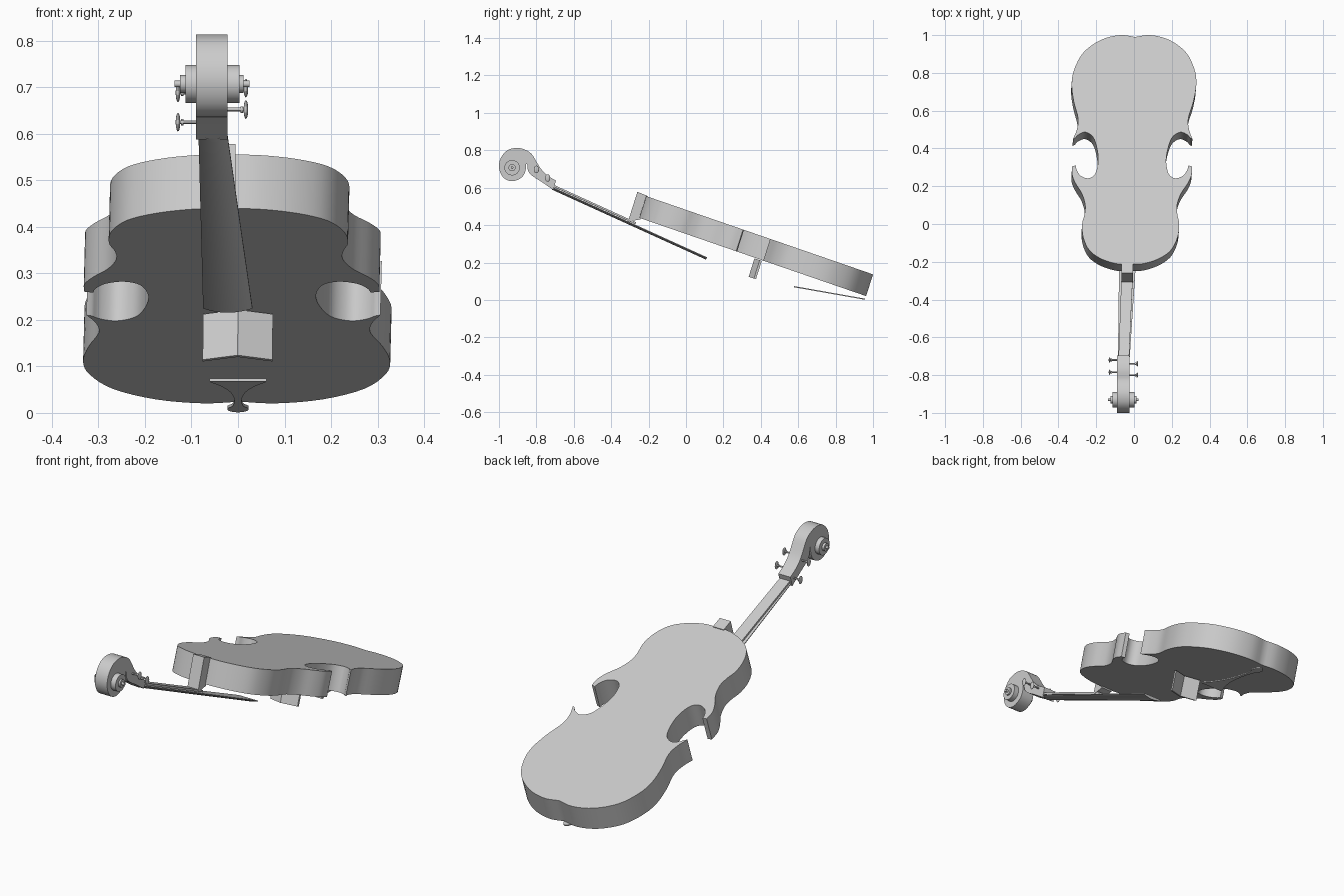
import bpy, bmesh, math
from mathutils import Vector

if "Cube" in bpy.data.objects:
    bpy.data.objects.remove(bpy.data.objects["Cube"])


def finish(name, bm):
    bmesh.ops.recalc_face_normals(bm, faces=bm.faces)
    me = bpy.data.meshes.new(name)
    bm.to_mesh(me)
    bm.free()
    ob = bpy.data.objects.new(name, me)
    bpy.context.collection.objects.link(ob)
    bpy.ops.object.select_all(action='DESELECT')
    ob.select_set(True)
    bpy.context.view_layer.objects.active = ob
    bpy.ops.object.shade_smooth_by_angle(angle=math.radians(30))
    return ob


def loft(name, rings):
    # closed rings of equal length joined and capped at both ends
    bm = bmesh.new()
    vs = [[bm.verts.new(p) for p in r] for r in rings]
    n = len(rings[0])
    for a, b in zip(vs, vs[1:]):
        for i in range(n):
            j = (i + 1) % n
            bm.faces.new((a[i], a[j], b[j], b[i]))
    bm.faces.new(vs[0])
    bm.faces.new(vs[-1][::-1])
    return finish(name, bm)


def extrude(name, pts, offset):
    off = Vector(offset)
    return loft(name, [[Vector(p) for p in pts], [Vector(p) + off for p in pts]])


def spline(pts, steps=4):
    # smooth curve through 2D points
    p = [Vector(q) for q in pts]
    p = [2 * p[0] - p[1]] + p + [2 * p[-1] - p[-2]]
    out = []
    for i in range(1, len(p) - 2):
        a, b, c, d = p[i - 1:i + 3]
        for s in range(steps):
            t = s / steps
            out.append(0.5 * (2 * b + (c - a) * t + (2 * a - 5 * b + 4 * c - d) * t * t
                              + (3 * b - a - 3 * c + d) * t ** 3))
    return out + [p[-2]]


def turned(name, x0, x1, y, z, r, n=32):
    ring = [(x0, y + r * math.cos(2 * math.pi * i / n), z + r * math.sin(2 * math.pi * i / n))
            for i in range(n)]
    return extrude(name, ring, (x1 - x0, 0, 0))


def axis(y):
    return -0.0175 + 0.0237 * y


def back_z(y):
    return 0.14 + 0.345 * (0.99 - y)


DOWN = Vector((-0.003, -0.037, -0.116))   # from the back plate to the front plate

# body: half outline in four smooth runs that meet at sharp corners
runs = [
    [(0, .99), (.08, 1.0), (.18, .975), (.27, .91), (.318, .82), (.33, .74), (.317, .65),
     (.292, .56), (.297, .50), (.316, .45)],
    [(.305, .455), (.285, .475), (.25, .486), (.21, .46), (.188, .40), (.18, .33),
     (.195, .265), (.23, .242), (.27, .255), (.292, .285), (.298, .31)],
    [(.317, .305), (.316, .26), (.297, .215), (.262, .16), (.243, .10), (.246, .05),
     (.257, 0), (.25, -.07), (.215, -.14), (.15, -.185), (.07, -.21), (0, -.213)],
]
half = [p for r in runs for p in spline(r)]
outline = half + [Vector((-p.x, p.y)) for p in half[-2:0:-1]]
extrude("body", [(axis(p.y) + p.x, p.y, back_z(p.y)) for p in outline], DOWN)

# sound holes: thin S-shaped ribbons on the front plate with round ends
s_curve = spline([(.125, .325), (.112, .315), (.112, .285), (.13, .265), (.149, .29), (.146, .345),
                  (.130, .40), (.127, .45), (.142, .50), (.165, .495), (.177, .45), (.168, .425),
                  (.158, .44)], 5)
for side, label in ((-1, "left"), (1, "right")):
    bm = bmesh.new()
    rows = []
    for i, p in enumerate(s_curve):
        d = (s_curve[min(i + 1, len(s_curve) - 1)] - s_curve[max(i - 1, 0)]).normalized()
        w = 0.004
        row = []
        for k in (-1, 1):
            x, y = p.x - k * w * d.y, p.y + k * w * d.x
            q = Vector((axis(y) + side * x, y, back_z(y))) + DOWN * 1.008
            row.append(bm.verts.new(q))
        rows.append(row)
    for a, b in zip(rows, rows[1:]):
        bm.faces.new((a[0], a[1], b[1], b[0]))
    finish(label + "_sound_hole", bm)

# heel joining neck and body
extrude("heel", [(-.065, y, z) for y, z in
                 ((-.26, .578), (-.205, .556), (-.245, .43), (-.31, .42))], (.06, 0, 0))

# fingerboard with rounded playing side, and slim neck behind it
def board(name, stations, top, low, bulge):
    rings = []
    for cx, hw, y, z in stations:
        ring = [(cx + hw, y + top * .42, z + top * .9), (cx - hw, y + top * .42, z + top * .9)]
        for i in range(13):
            a = i / 6 - 1
            h = low + bulge * (1 - a * a)
            ring.append((cx + hw * a, y - h * .42, z - h * .9))
        rings.append(ring)
    return loft(name, rings)


board("fingerboard", [(-.054, .031, -.71, .602), (-.022, .053, .113, .228)], 0, .004, .010)
board("neck", [(-.054, .028, -.71, .606), (-.036, .030, -.27, .406)], .010, 0, .001)

# head: peg box flowing into the scroll
head = spline([(-.695, .638), (-.74, .665), (-.775, .70), (-.80, .74), (-.825, .78), (-.86, .803),
               (-.905, .813), (-.955, .80), (-.99, .76), (-1.0, .71), (-.985, .665), (-.955, .640),
               (-.915, .637), (-.875, .658), (-.857, .695), (-.855, .728)], 3)
head += spline([(-.849, .728), (-.844, .69), (-.82, .662), (-.77, .63), (-.71, .588)], 3)
extrude("scroll_head", [(-.090, p.x, p.y) for p in head], (.067, 0, 0))
for i, (x0, x1, r) in enumerate(((-.113, .003, .041), (-.125, .012, .019), (-.137, .025, .007))):
    turned("scroll_eye_%d" % i, x0, x1, -.93, .707, r)

# tuning pegs: shaft, collar and flat oval head
for i, (side, y, z) in enumerate(((-1, -.72, .625), (-1, -.785, .688),
                                  (1, -.74, .652), (1, -.80, .698))):
    tip = -.056 + side * .073
    turned("peg_shaft_%d" % i, -.056, tip, y, z, .004, 12)
    turned("peg_collar_%d" % i, tip - side * .012, tip - side * .006, y, z, .007, 12)
    bpy.ops.mesh.primitive_uv_sphere_add(segments=16, ring_count=10, radius=1,
                                         location=(tip, y, z))
    ob = bpy.context.object
    ob.name = "peg_head_%d" % i
    ob.scale = (.005, .014, .020)
    bpy.ops.object.shade_smooth()

# bridge: thin slab folded along its middle
t = .011
fold = [(-.075, .398), (0, .370), (.075, .398), (.075, .398 + t), (0, .370 + t), (-.075, .398 + t)]
extrude("bridge", [(x, y - .004, .222 - .345 * (y - .37)) for x, y in fold], (-.001, -.031, -.098))

# tailpiece: thin flared plate ending in a small knob
flare = spline([(.061, .0), (.058, .04), (.038, .15), (.018, .33), (.009, .52), (.008, .68),
                (.012, .80), (.022, .87), (.021, .94), (.012, .98), (0, 1.0)], 3)
plate = [(p.x, p.y) for p in flare] + [(-p.x, p.y) for p in flare[-2::-1]]
extrude("tailpiece", [(x, .577 + .38 * s, .074 - .067 * s) for x, s in plate], (0, -.001, -.006))
